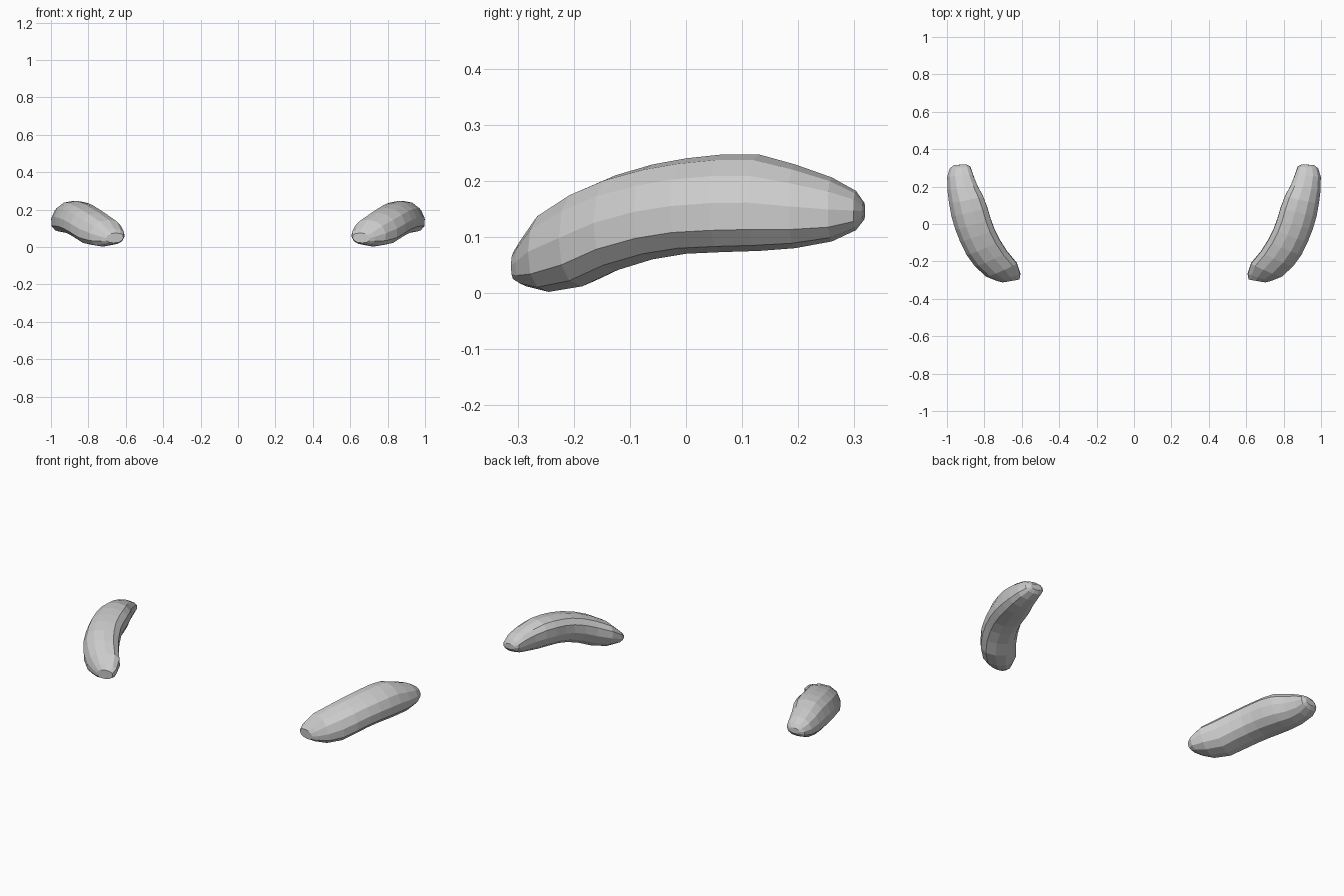
import bpy, bmesh
from math import sin, cos, pi, radians, copysign

if "Cube" in bpy.data.objects:
    bpy.data.objects.remove(bpy.data.objects["Cube"])

SIDES = 12
# centre x, centre y, half width, bottom z, top z, yaw in degrees (back to front)
STATIONS = [
    (.930, .317, .032, .130, .162, 4),
    (.930, .303, .055, .112, .182, 5),
    (.930, .260, .069, .092, .206, 6),
    (.918, .195, .081, .080, .229, 9),
    (.898, .130, .093, .075, .247, 12),
    (.880, .065, .099, .073, .247, 14),
    (.861, .000, .099, .070, .240, 17),
    (.838, -.060, .098, .060, .229, 20),
    (.806, -.125, .098, .040, .210, 24),
    (.765, -.185, .095, .012, .184, 26),
    (.708, -.245, .090, .002, .145, 24),
    (.670, -.285, .066, .012, .098, 17),
    (.658, -.304, .046, .022, .075, 10),
]


def power(v, e=0.85):
    return copysign(abs(v) ** e, v)


def curved_pad(name, side):
    bm = bmesh.new()
    rings = []
    for cx, cy, w, lo, hi, yaw in STATIONS:
        cz, h, a = (lo + hi) / 2, (hi - lo) / 2, radians(yaw)
        ring = []
        for i in range(SIDES):
            t = 2 * pi * i / SIDES
            u, v = w * power(cos(t)), h * power(sin(t))
            lean = -0.22 * v          # crown leans inward
            ring.append(bm.verts.new((side * (cx + u * cos(a) + lean),
                                      cy - u * sin(a), cz + v)))
        rings.append(ring)
    # skin between neighbouring rings, then close both ends
    for r0, r1 in zip(rings, rings[1:]):
        for i in range(SIDES):
            j = (i + 1) % SIDES
            bm.faces.new((r0[i], r0[j], r1[j], r1[i]))
    bm.faces.new(rings[0])
    bm.faces.new(rings[-1])
    bmesh.ops.recalc_face_normals(bm, faces=bm.faces)
    mesh = bpy.data.meshes.new(name)
    bm.to_mesh(mesh)
    bm.free()
    obj = bpy.data.objects.new(name, mesh)
    bpy.context.collection.objects.link(obj)
    return obj


# mirrored pair
curved_pad("right_curved_pad", 1)
curved_pad("left_curved_pad", -1)
